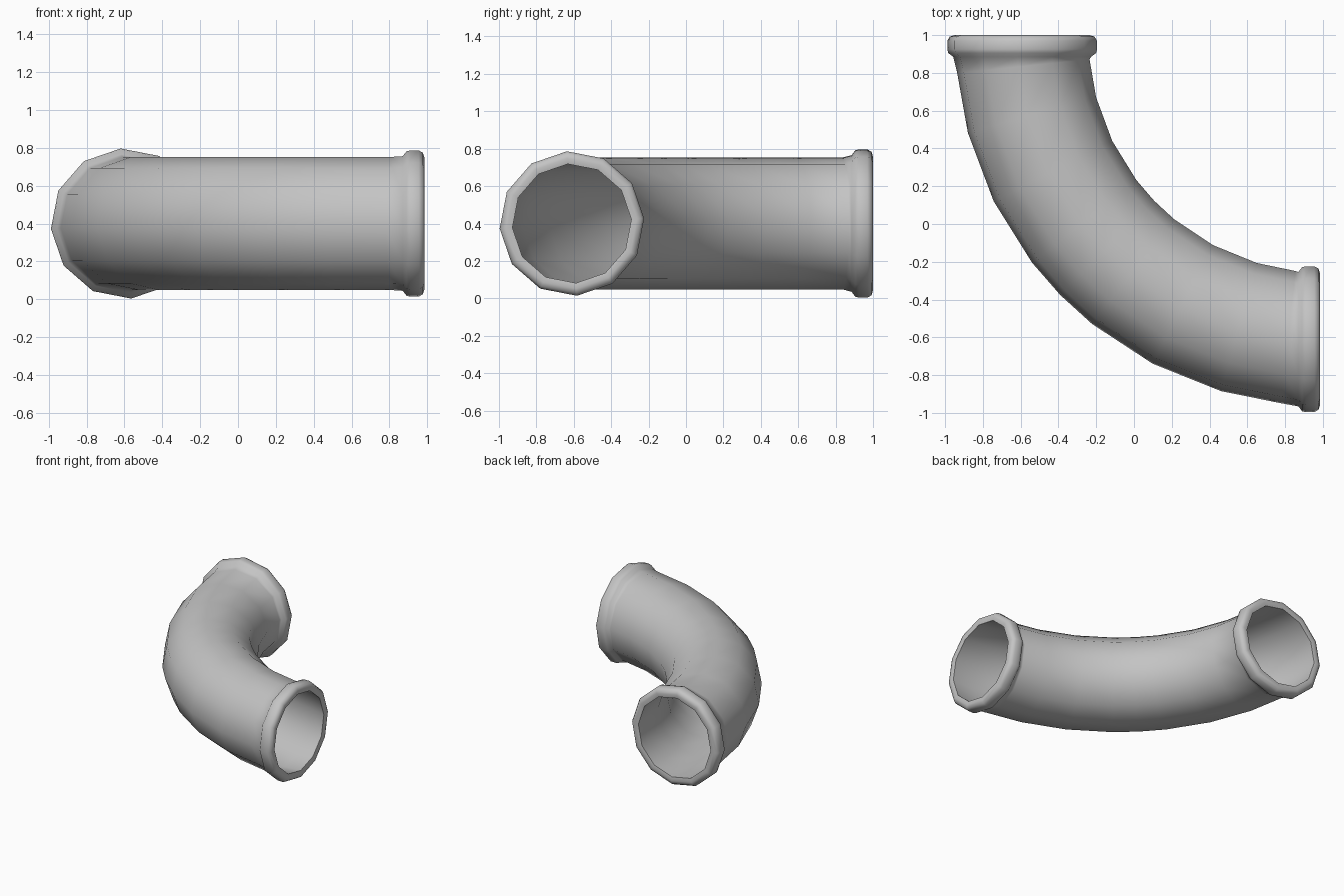
import bpy, bmesh
from math import sin, cos, radians
from mathutils import Vector

cube = bpy.data.objects.get("Cube")
if cube:
    bpy.data.objects.remove(cube, do_unlink=True)

SIDES = 12
TWIST = 4                                  # degrees, turns the polygon section
CENTRE = Vector((0.985, 1.0, 0.4))         # centre of the bend
BEND = [6, 15.5, 27, 38.3, 45, 51.7, 63, 74.5, 84]

# Collar profile from tube to mouth: distance from the end, radius
COLLAR = [(0.115, 0.36), (0.095, 0.386), (0.075, 0.391), (0.03, 0.391),
          (0.008, 0.378), (0.0, 0.352), (0.006, 0.322)]


def bend_radius(angle):
    return 1.577 + 0.033 * angle / 90


def ring(bm, angle, radius, inset=0.0):
    """Polygon ring at an angle of the bend, moved inwards along the pipe."""
    a = radians(angle)
    out = Vector((-cos(a), -sin(a), 0))
    along = Vector((sin(a), -cos(a), 0))
    if angle == 90:
        along = -along
    middle = CENTRE + out * bend_radius(angle) + along * inset
    verts = []
    for i in range(SIDES):
        t = radians(TWIST + 360 * i / SIDES)
        verts.append(bm.verts.new(
            middle - out * radius * cos(t) + Vector((0, 0, radius * sin(t)))))
    return verts


def collar(bm, angle, scale):
    return [ring(bm, angle, r * scale, d) for d, r in COLLAR]


# Outer wall, both collars and inner wall form one closed skin
bm = bmesh.new()
rings = [ring(bm, a, 0.353) for a in BEND]
rings += collar(bm, 90, 0.99)
rings += [ring(bm, a, 0.337) for a in reversed(BEND)]
rings += reversed(collar(bm, 0, 1.016))

for k, first in enumerate(rings):
    second = rings[(k + 1) % len(rings)]
    for i in range(SIDES):
        j = (i + 1) % SIDES
        bm.faces.new((first[i], first[j], second[j], second[i]))
bmesh.ops.recalc_face_normals(bm, faces=bm.faces)

mesh = bpy.data.meshes.new("pipe_elbow")
bm.to_mesh(mesh)
bm.free()
pipe = bpy.data.objects.new("pipe_elbow", mesh)
bpy.context.collection.objects.link(pipe)

# Plain grey finish
grey = bpy.data.materials.new("pipe_grey")
grey.use_nodes = True
colour = (0.55, 0.55, 0.55, 1)
grey.diffuse_color = colour
grey.node_tree.nodes["Principled BSDF"].inputs["Base Color"].default_value = colour
mesh.materials.append(grey)

bpy.ops.object.select_all(action="DESELECT")
pipe.select_set(True)
bpy.context.view_layer.objects.active = pipe
bpy.ops.object.shade_smooth_by_angle(angle=radians(75))
